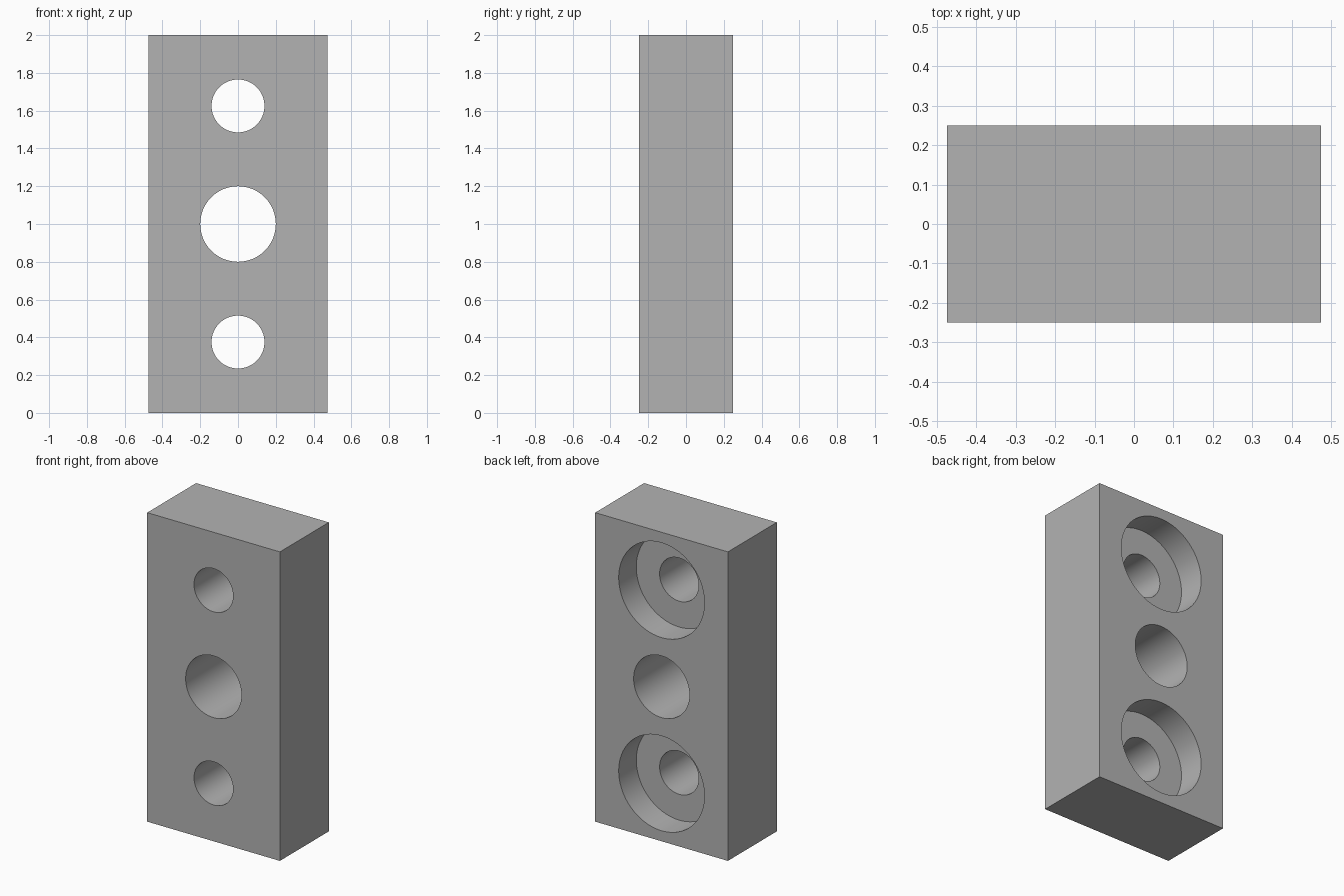
import bpy
import math

cube = bpy.data.objects.get("Cube")
if cube:
    bpy.data.objects.remove(cube, do_unlink=True)

WIDTH, DEPTH, HEIGHT = 0.95, 0.5, 2.0
BACK = DEPTH / 2
BOLT_OFFSET = 0.625

grey = bpy.data.materials.new("plain grey")
grey.use_nodes = True
colour = (0.45, 0.45, 0.45, 1)
grey.diffuse_color = colour
grey.node_tree.nodes["Principled BSDF"].inputs["Base Color"].default_value = colour

# Rectangular block
bpy.ops.mesh.primitive_cube_add(size=1, location=(0, 0, HEIGHT / 2))
block = bpy.context.object
block.name = "mounting_block"
block.scale = (WIDTH, DEPTH, HEIGHT)
bpy.ops.object.transform_apply(location=False, rotation=False, scale=True)
block.data.materials.append(grey)


def cut_round(name, radius, z, y_start, y_end):
    """Cut a round hole along y between two depths."""
    bpy.ops.mesh.primitive_cylinder_add(
        vertices=96, radius=radius, depth=y_end - y_start,
        location=(0, (y_start + y_end) / 2, z), rotation=(math.pi / 2, 0, 0))
    cutter = bpy.context.object
    cutter.name = name
    cutter.data.materials.append(grey)
    cut = block.modifiers.new(name, "BOOLEAN")
    cut.operation = "DIFFERENCE"
    cut.solver = "EXACT"
    cut.object = cutter
    bpy.context.view_layer.objects.active = block
    bpy.ops.object.modifier_apply(modifier=cut.name)
    bpy.data.objects.remove(cutter, do_unlink=True)


# Central through hole
cut_round("centre_hole", 0.2, HEIGHT / 2, -BACK - 0.1, BACK + 0.1)

# Upper and lower bolt holes, counterbored from the back
for label, side in (("upper", 1), ("lower", -1)):
    z = HEIGHT / 2 + side * BOLT_OFFSET
    cut_round(label + "_bolt_hole", 0.14, z, -BACK - 0.1, BACK + 0.1)
    cut_round(label + "_counterbore", 0.307, z, BACK - 0.18, BACK + 0.1)

# Smooth bores with crisp rims
bpy.ops.object.select_all(action="DESELECT")
block.select_set(True)
bpy.context.view_layer.objects.active = block
bpy.ops.object.shade_smooth_by_angle(angle=math.radians(30))
